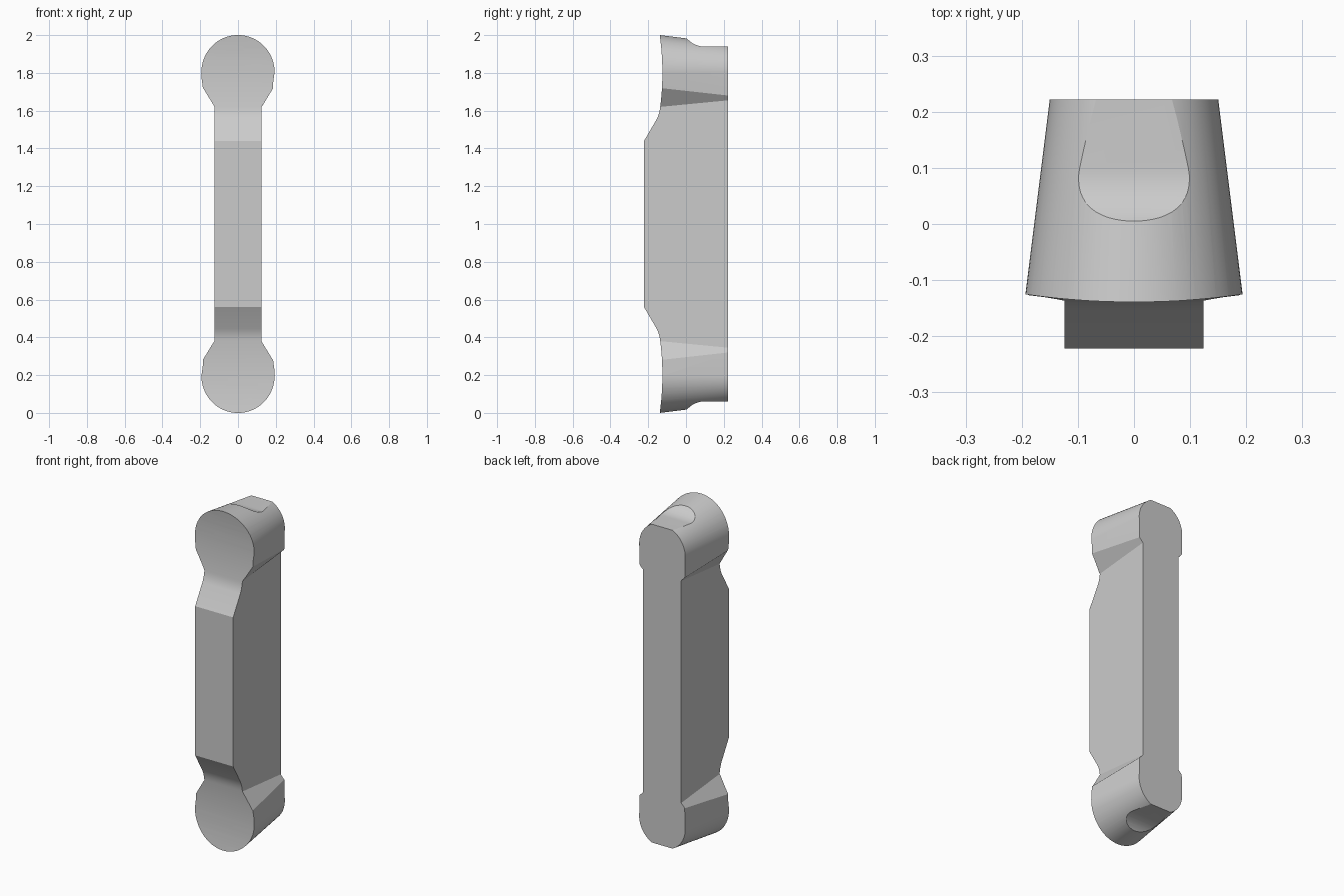
import bpy, bmesh
from math import sin, cos, pi, asin, radians

if "Cube" in bpy.data.objects:
    bpy.data.objects.remove(bpy.data.objects["Cube"])

CZ = 1.805          # centre height of the upper lobe


def loft(name, ring_a, ring_b):
    """Closed solid between two matching rings of points."""
    bm = bmesh.new()
    a = [bm.verts.new(p) for p in ring_a]
    b = [bm.verts.new(p) for p in ring_b]
    bm.faces.new(a)
    bm.faces.new(b[::-1])
    for i in range(len(a)):
        j = (i + 1) % len(a)
        bm.faces.new((a[i], b[i], b[j], a[j]))
    bmesh.ops.recalc_face_normals(bm, faces=bm.faces)
    mesh = bpy.data.meshes.new(name)
    bm.to_mesh(mesh)
    bm.free()
    ob = bpy.data.objects.new(name, mesh)
    bpy.context.collection.objects.link(ob)
    return ob


def outline(y):
    """Dumbbell outline at depth y; the lobes taper towards the back."""
    t = y + 0.137
    r = 0.195 - 0.125 * t
    right = [(0.124, 1.62 + 0.097 * t), (0.187 - 0.112 * t, 1.72 - 0.111 * t)]
    right += [(r * cos(k * pi / 48), CZ + r * sin(k * pi / 48)) for k in range(25)]
    top = right + [(-x, z) for x, z in right[-2::-1]]
    ring = top + [(x, 2 - z) for x, z in reversed(top)]
    return [(x, y, z) for x, z in ring]


# Side profile, upper half: front step, fillet, dished lobe face, rear scoop
upper = [(-0.222, 1.44), (-0.155, 1.555), (-0.147, 1.573), (-0.141, 1.592)]
for k in range(14):
    z = 1.61 + 0.42 * k / 13
    upper.append((-0.125 - 0.35 * (z - 1.8) ** 2, z))
upper.append((0.005, 2.03))
R = 0.126
start = asin(0.095 / R)
for k in range(11):
    a = start * (1 - k / 10)
    upper.append((0.1 - R * sin(a), 1.939 + R - R * cos(a)))
upper.append((0.222, 1.939))
side = upper + [(y, 2 - z) for y, z in reversed(upper)]

# Handle body: tapered outline trimmed by the side profile
body = loft("handle_body", outline(-0.25), outline(0.25))
trim = loft("side_profile_cutter",
            [(-0.3, y, z) for y, z in side], [(0.3, y, z) for y, z in side])

mod = body.modifiers.new("trim", 'BOOLEAN')
mod.operation = 'INTERSECT'
mod.solver = 'EXACT'
mod.object = trim
bpy.ops.object.select_all(action='DESELECT')
body.select_set(True)
bpy.context.view_layer.objects.active = body
bpy.ops.object.modifier_apply(modifier=mod.name)
bpy.data.objects.remove(trim)
bpy.ops.object.shade_smooth_by_angle(angle=radians(20))
